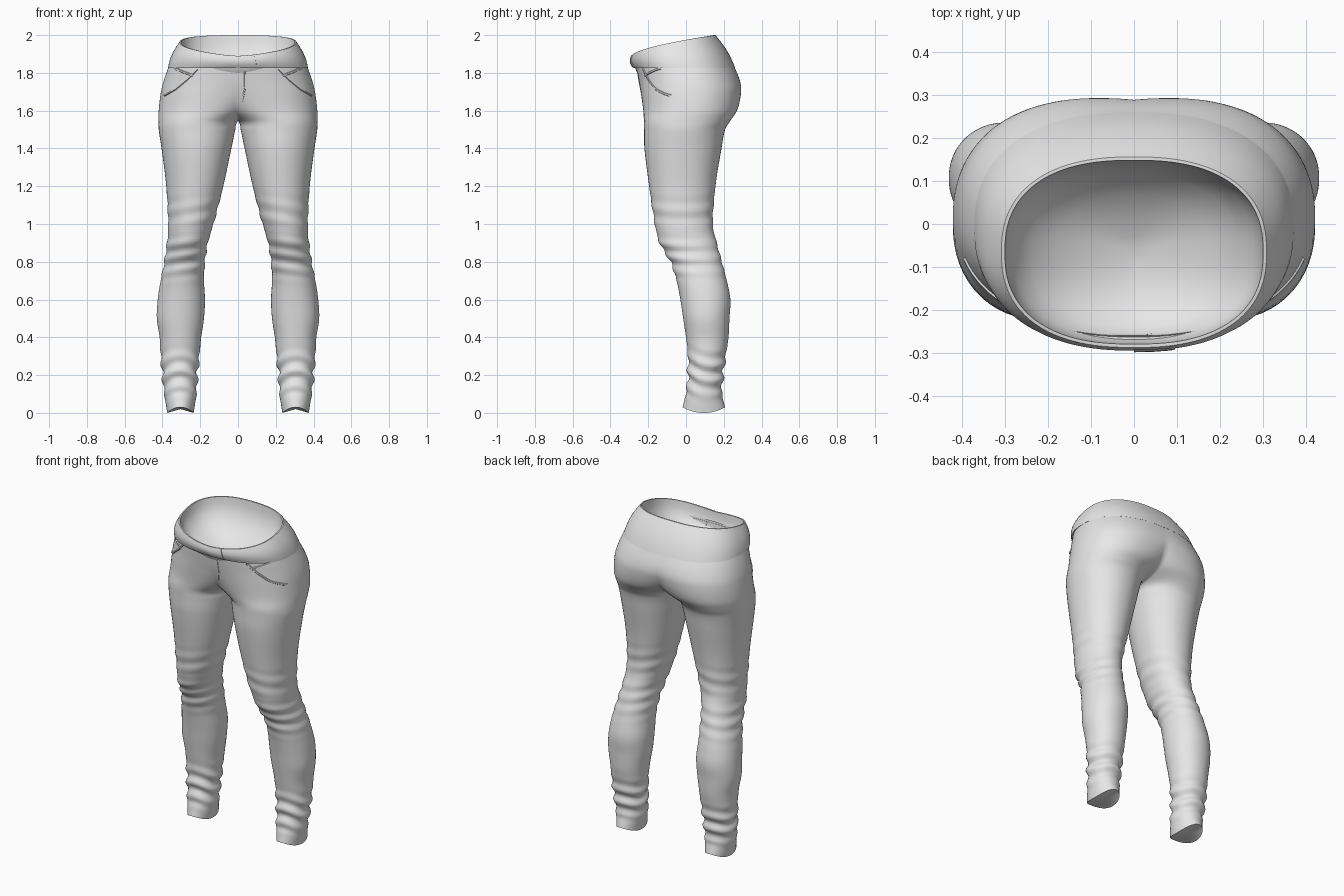
import bpy, bmesh, math
from mathutils import Vector

if "Cube" in bpy.data.objects:
    bpy.data.objects.remove(bpy.data.objects["Cube"])

cloth = bpy.data.materials.new("grey_cloth")
cloth.diffuse_color = (0.8, 0.8, 0.8, 1)
cloth.use_nodes = True
cloth.node_tree.nodes["Principled BSDF"].inputs["Base Color"].default_value = cloth.diffuse_color
N = 56  # points around one leg

# half-body stations: z, inner x, outer x, front y, back y
STATIONS = [
    (0.00, .235, .375, -.018, .207), (0.10, .220, .390, .000, .190),
    (0.20, .215, .400, .010, .197), (0.32, .203, .410, .010, .213),
    (0.40, .195, .415, .000, .225), (0.50, .180, .430, -.015, .230),
    (0.60, .175, .425, -.030, .235), (0.70, .180, .410, -.050, .216),
    (0.80, .175, .390, -.082, .190), (0.90, .160, .376, -.140, .163),
    (1.00, .130, .370, -.165, .142), (1.20, .078, .380, -.195, .156),
    (1.40, .035, .405, -.220, .188), (1.50, .014, .420, -.222, .207),
    (1.54, .002, .421, -.223, .230), (1.60, -.10, .420, -.226, .270),
    (1.70, -.23, .408, -.240, .292), (1.76, -.31, .393, -.250, .285),
    (1.84, -.365, .365, -.263, .253)]


def section(z):
    """Smoothly interpolated section limits at height z."""
    s = STATIONS
    k = max(i for i in range(len(s) - 1) if s[i][0] <= z + 1e-9)
    h = s[k + 1][0] - s[k][0]
    t = (z - s[k][0]) / h

    def slope(i, c):
        a, b = max(i - 1, 0), min(i + 1, len(s) - 1)
        return (s[b][c] - s[a][c]) / (s[b][0] - s[a][0])
    return [(2*t**3 - 3*t*t + 1) * s[k][c] + (t**3 - 2*t*t + t) * h * slope(k, c)
            + (3*t*t - 2*t**3) * s[k+1][c] + (t**3 - t*t) * h * slope(k+1, c)
            for c in range(1, 5)]


def outline(x0, x1, y0, y1, u, n):
    """Point on a rounded section, cut off at the centre plane; u runs front to back."""
    cx, rx, cy, ry = (x0 + x1) / 2, (x1 - x0) / 2, (y0 + y1) / 2, (y1 - y0) / 2
    a = math.pi if x0 > 0 else math.pi - math.acos(min(1, (cx / rx) ** (n / 2)))
    p = (2 * u - 1) * a
    c, s = math.cos(p), math.sin(p)
    x = cx + rx * math.copysign(abs(c) ** (2 / n), c)
    y = cy + ry * math.copysign(abs(s) ** (2 / n), s)
    if x0 <= 0 and u in (0, 1):
        x = 0.0
    return x, y, p, cx, cy


def bump(z, lo, hi):
    return math.sin(math.pi * (z - lo) / (hi - lo)) ** 2 if lo < z < hi else 0


def body_point(z, u):
    x, y, p, cx, cy = outline(*section(z), u, 2.1 + 0.2 * max(0, min(1, (z - 1.5) / .3)))
    # gathered folds at ankle and knee
    d = .009 * bump(z, .03, .38) * math.sin(z * 75 + 1.7 * math.sin(p) + 1.2 * math.cos(2 * p))
    d += .007 * bump(z, .66, 1.0) * math.sin(z * 85 + 1.5 * math.cos(p)) * (.7 - .3 * math.sin(p))
    d += .003 * bump(z, .9, 1.2) * math.sin(z * 70 + 2 * math.cos(p))
    v = Vector((x - cx, y - cy))
    v *= 1 + d / max(v.length, .01)
    # hem rises at front and back
    lift = .03 * math.sin(p) ** 2 * max(0, 1 - z / .12)
    return Vector((cx + v.x, cy + v.y, z + lift))


def finish(name, rows, mirror=True):
    """Loft rows of points into a smooth object."""
    bm = bmesh.new()
    vr = [[bm.verts.new(p) for p in r] for r in rows]
    for a, b in zip(vr, vr[1:]):
        for i in range(len(a) - 1):
            bm.faces.new((a[i], a[i + 1], b[i + 1], b[i]))
    bmesh.ops.remove_doubles(bm, verts=bm.verts, dist=.0004)
    me = bpy.data.meshes.new(name)
    bm.to_mesh(me)
    bm.free()
    me.materials.append(cloth)
    ob = bpy.data.objects.new(name, me)
    bpy.context.collection.objects.link(ob)
    if mirror:
        m = ob.modifiers.new("mirror", 'MIRROR')
        m.merge_threshold = .001
    bpy.ops.object.select_all(action='DESELECT')
    ob.select_set(True)
    bpy.context.view_layer.objects.active = ob
    bpy.ops.object.shade_smooth_by_angle(angle=math.radians(50))
    return ob


US = [i / (N - 1) for i in range(N)]

# legs and hips, with closed cuffs
zs = [i * .0125 for i in range(int(1.84 / .0125) + 1)]
cuff = [body_point(0, u) for u in US]
mid = Vector((.305, .095, .02))
rows = [[mid.copy() for u in US]] + [[body_point(z, u) for u in US] for z in zs]
finish("trouser_legs", rows)


# waistband: level lower seam blending to a tilted rim, then the inner lining
def band_point(t, u, grow=0.0):
    lo = outline(-.371, .371, -.277, .260, u, 2.35)
    hi = outline(-.308, .308, -.287, .156, u, 2.4)
    f = max(0, min(1, (hi[1] + .287) / .443))
    rim_z = 1.89 + .11 * f ** .6
    e = t + .0
    bulge = .012 * math.sin(math.pi * t)
    x = lo[0] + (hi[0] - lo[0]) * e
    y = lo[1] + (hi[1] - lo[1]) * e
    z = 1.826 + (rim_z - 1.826) * t
    v = Vector((x, y + .06))
    k = 1 + (bulge + grow) / v.length
    return Vector((v.x * k, v.y * k - .06, z))


rows = [[band_point(0, u, -.018) for u in US]]
rows += [[band_point(t, u) for u in US] for t in (0, .06, .2, .4, .6, .8, .95, 1)]
rows.append([band_point(1, u, -.008) for u in US])
rim = rows[-1]
for scale, drop in ((.985, .04), (.93, .085), (.8, .13), (.6, .165), (.35, .19), (.15, .2)):
    flat = 1 - scale
    rows.append([Vector((p.x * scale, (p.y + .06) * scale - .06,
                         p.z + (1.95 - p.z) * flat - drop)) for p in rim])
rows.append([Vector((0, -.06, 1.745)) for u in US])
finish("waistband", rows)


# raised seams that follow the front of the hips
def front_point(x, z, off):
    lo, hi = 0.0, .5
    for _ in range(30):
        m = (lo + hi) / 2
        if body_point(z, m).x < x:
            lo = m
        else:
            hi = m
    p = body_point(z, lo)
    return p + Vector((p.x, p.y * 1.3, 0)).normalized() * off


def seam(name, path, width, height=.005, mirror=True):
    pts = []
    for a, b in zip(path, path[1:]):
        pts += [Vector(a).lerp(Vector(b), i / 6) for i in range(6)]
    pts.append(Vector(path[-1]))
    rows = []
    for i, p in enumerate(pts):
        d = (pts[min(i + 1, len(pts) - 1)] - pts[max(i - 1, 0)]).normalized()
        side = Vector((-d.y, d.x)) * width / 2
        rows.append([front_point(*(p + side * s), o)
                     for s, o in ((1, -.002), (.5, height), (-.5, height), (-1, -.002))])
    finish(name, rows, mirror)


seam("pocket_edge", [(.215, 1.82), (.27, 1.765), (.33, 1.715), (.39, 1.68)], .012)
seam("pocket_flap", [(.235, 1.785), (.29, 1.805), (.335, 1.825)], .014)
seam("fly_seam", [(.035, 1.825), (.037, 1.72), (.022, 1.65)], .01, .002, False)

# overlapping tab at the front of the waistband
tab = []
for t in (.02, .25, .5, .75, .98):
    base = [band_point(t, .5 * k, .004) for k in (0, .05, .1, .13)]
    tab.append([Vector((p.x, p.y, p.z)) for p in base])
    tab[-1].append(band_point(t, .068, -.003))
finish("waistband_tab", tab, False)
